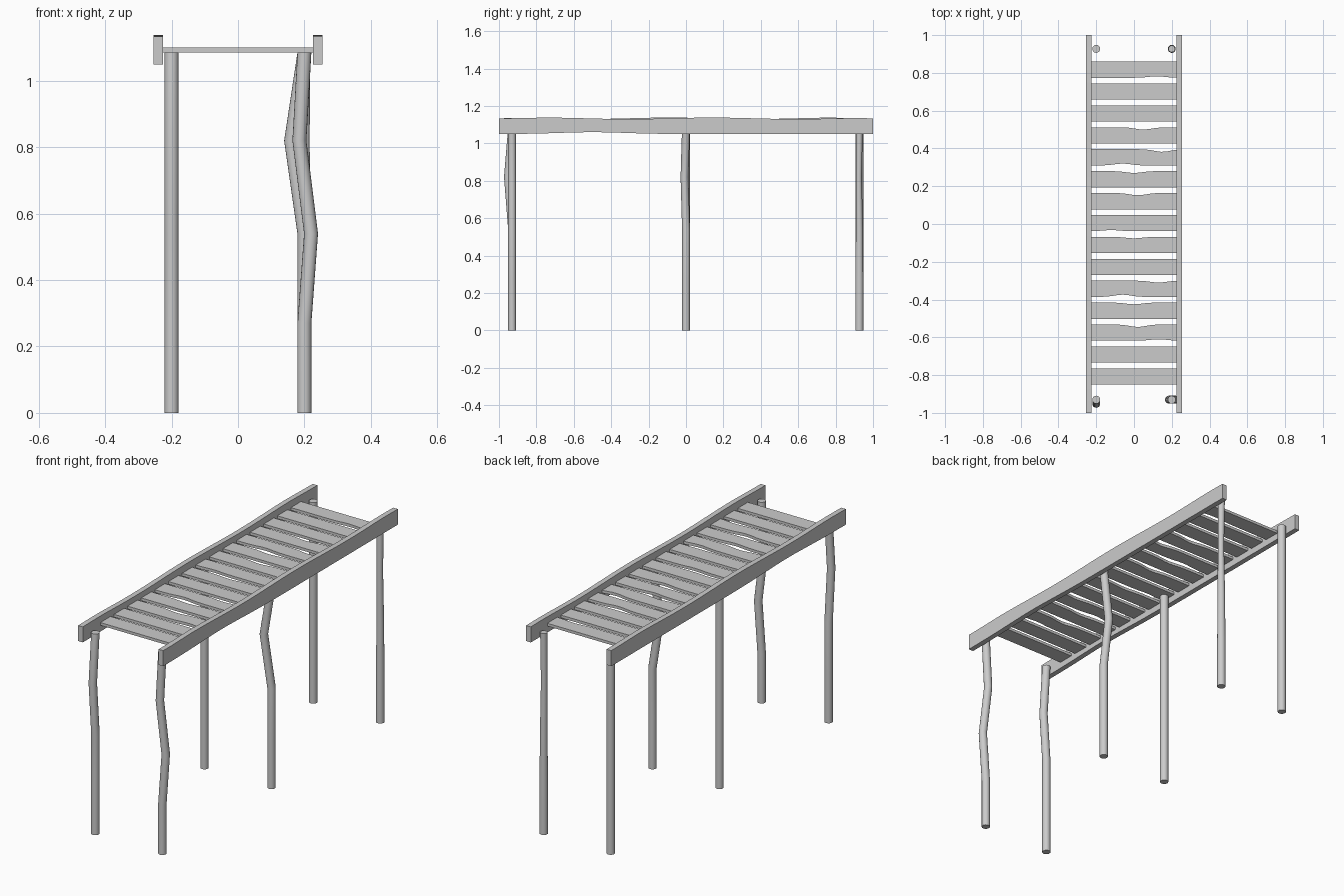
import bpy
import bmesh
import math

old = bpy.data.objects.get("Cube")
if old:
    bpy.data.objects.remove(old, do_unlink=True)

grey = bpy.data.materials.new("weathered_grey")
grey.use_nodes = True
grey.diffuse_color = (0.6, 0.6, 0.6, 1)
grey.node_tree.nodes["Principled BSDF"].inputs["Base Color"].default_value = (0.6, 0.6, 0.6, 1)


def loft(name, rings, smooth=False):
    """Skin a run of equal cross-sections and cap both ends."""
    bm = bmesh.new()
    loops = [[bm.verts.new(p) for p in ring] for ring in rings]
    for a, b in zip(loops, loops[1:]):
        for i in range(len(a)):
            j = (i + 1) % len(a)
            bm.faces.new((a[i], a[j], b[j], b[i]))
    bm.faces.new(loops[0])
    bm.faces.new(loops[-1])
    bmesh.ops.recalc_face_normals(bm, faces=bm.faces)
    mesh = bpy.data.meshes.new(name)
    bm.to_mesh(mesh)
    bm.free()
    mesh.materials.append(grey)
    obj = bpy.data.objects.new(name, mesh)
    bpy.context.collection.objects.link(obj)
    if smooth:
        bpy.ops.object.select_all(action='DESELECT')
        obj.select_set(True)
        bpy.context.view_layer.objects.active = obj
        bpy.ops.object.shade_smooth_by_angle(angle=math.radians(35))
    return obj


# Posts: round poles, some crooked; bends are (dx, dy, radius scale) per level
LEVELS = (0, 0.27, 0.54, 0.82, 1.085)
STRAIGHT = (0, 0, 1)


def post(name, x, y, bends):
    rings = []
    for z, (dx, dy, s) in zip(LEVELS, bends):
        r = 0.021 * s
        rings.append([(x + dx + r * math.cos(k * math.tau / 16),
                       y + dy + r * math.sin(k * math.tau / 16), z) for k in range(16)])
    loft(name, rings, smooth=True)


crooked = {
    "front_left_post": {2: (0.02, 0, 1), 3: (-0.015, 0, 1)},
    "front_right_post": {3: (0, -0.022, 1)},
    "middle_left_post": {2: (0, 0, 1), 3: (-0.04, -0.008, 1)},
    "back_left_post": {2: (0, 0, 0.9), 3: (0, -0.003, 0.75), 4: (0, 0, 0.85)},
}
for row, y in (("front", -0.93), ("middle", 0), ("back", 0.927)):
    for side, x in (("left", 0.2), ("right", -0.2)):
        name = f"{row}_{side}_post"
        bends = crooked.get(name, {})
        post(name, x, y, [bends.get(i, STRAIGHT) for i in range(len(LEVELS))])


# Side rails: long boards with slightly wavy top and bottom edges
def rail(name, sign, phase):
    rings = []
    steps = 32
    for i in range(steps + 1):
        y = -1 + 2 * i / steps
        fade = min(1, (1 - abs(y)) * 4)
        top = 1.134 + 0.004 * fade * math.sin(y * 7 + phase)
        low = 1.05 + 0.01 * math.exp(-((y + 0.5) / 0.25) ** 2)
        inner, outer = sign * 0.226, sign * 0.254
        rings.append([(inner, y, low), (outer, y, low), (outer, y, top), (inner, y, top)])
    loft(name, rings)


rail("left_rail", 1, 0.6)
rail("right_rail", -1, 2.2)

# Deck planks: worn edges, dents given as (edge, x, depth); edge 1 is the back
DENTS = {
    0: [(-1, 0.12, 0.008)],
    3: [(1, 0.05, 0.012)],
    4: [(1, 0.15, 0.014), (-1, -0.06, 0.01)],
    5: [(1, 0, 0.01)],
    6: [(1, 0.02, 0.012)],
    7: [(-1, -0.12, 0.006)],
    8: [(1, 0, 0.008)],
    10: [(1, 0.13, 0.01), (-1, -0.06, 0.012)],
    11: [(1, 0, 0.009)],
    12: [(1, 0.02, 0.013), (-1, 0.13, 0.008)],
}


def plank(index):
    y = 0.817 - index * 0.116
    rings = []
    for i in range(17):
        x = -0.23 + 0.46 * i / 16
        edge = {1: 0.043, -1: 0.043}
        for side, at, depth in DENTS.get(index, []):
            edge[side] -= depth * math.exp(-((x - at) / 0.06) ** 2)
        back, front = y + edge[1], y - edge[-1]
        rings.append([(x, front, 1.085), (x, back, 1.085), (x, back, 1.1), (x, front, 1.1)])
    loft(f"deck_plank_{index + 1}", rings)


for n in range(15):
    plank(n)
